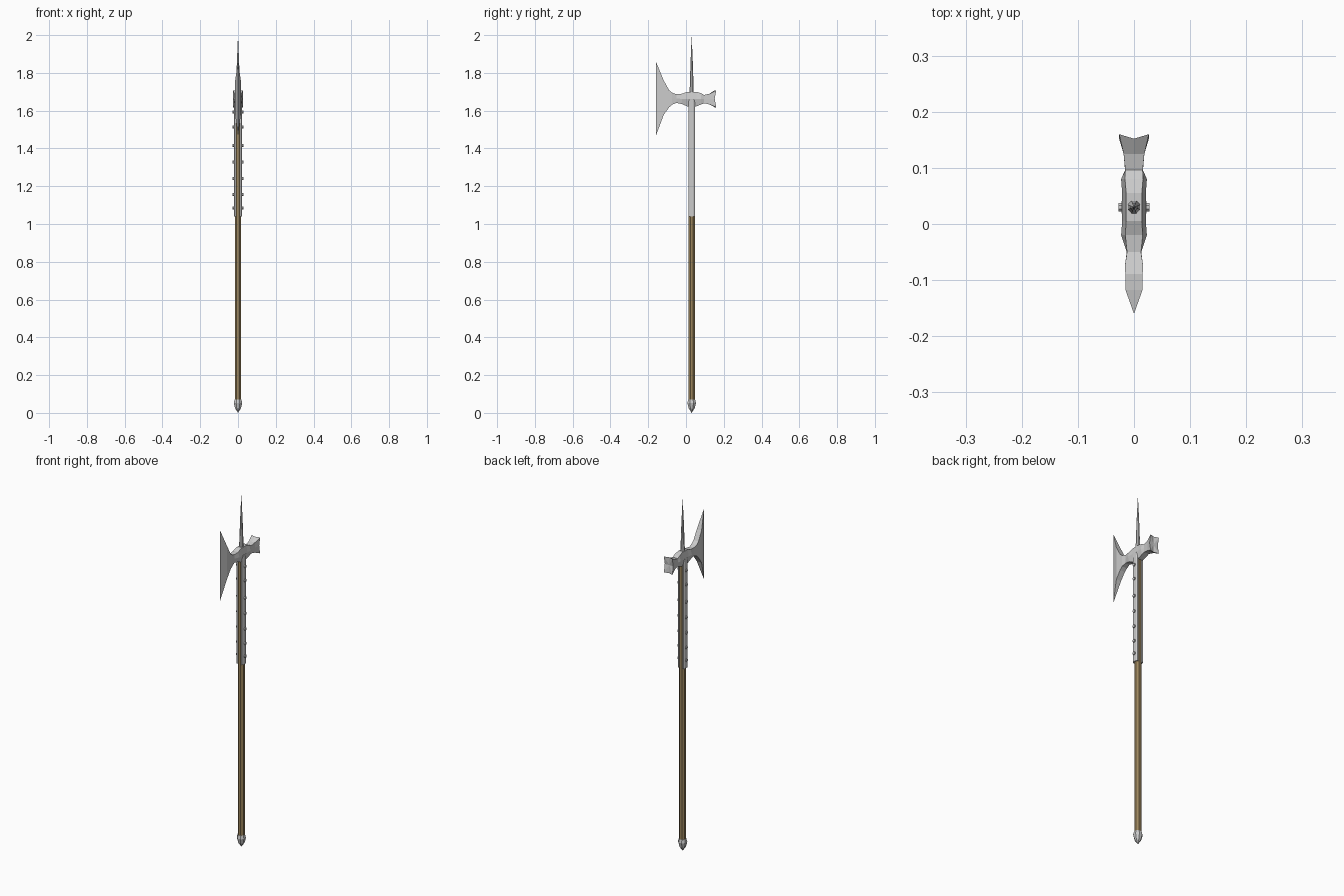
import bpy, bmesh, math
from mathutils import Matrix

if "Cube" in bpy.data.objects:
    bpy.data.objects.remove(bpy.data.objects["Cube"])

CY = 0.03  # shaft axis

def material(name, color):
    m = bpy.data.materials.new(name)
    m.diffuse_color = color
    m.use_nodes = True
    m.node_tree.nodes["Principled BSDF"].inputs["Base Color"].default_value = m.diffuse_color
    return m

wood = material("wood", (0.33, 0.235, 0.11, 1))

def finish(name, bm, mat=None):
    bmesh.ops.remove_doubles(bm, verts=bm.verts, dist=1e-5)
    bmesh.ops.recalc_face_normals(bm, faces=bm.faces)
    me = bpy.data.meshes.new(name)
    bm.to_mesh(me)
    bm.free()
    ob = bpy.data.objects.new(name, me)
    bpy.context.collection.objects.link(ob)
    if mat:
        me.materials.append(mat)
    return ob

def loft(bm, rings):
    rings = [[bm.verts.new(p) for p in r] for r in rings]
    n = len(rings[0])
    for a, b in zip(rings, rings[1:]):
        for i in range(n):
            j = (i + 1) % n
            bm.faces.new((a[i], a[j], b[j], b[i]))
    return rings

def turned(name, profile, sides=8, mat=None):
    # stacked polygon rings round the shaft axis, given (radius, z)
    bm = bmesh.new()
    rings = loft(bm, [[(r * math.cos(math.tau * (i + .5) / sides),
                        CY + r * math.sin(math.tau * (i + .5) / sides), z)
                       for i in range(sides)] for r, z in profile])
    for ring, (r, z) in ((rings[0], profile[0]), (rings[-1], profile[-1])):
        if r > 0.001:
            bm.faces.new(ring)
    bmesh.ops.dissolve_degenerate(bm, edges=bm.edges, dist=1e-6)
    return finish(name, bm, mat)

# Shaft, butt cap and top spike
turned("shaft", [(0.0182, 0.05), (0.0182, 1.66)], mat=wood)
turned("butt_cap", [(0.020, 0.07), (0.0245, 0.052), (0.017, 0.024), (0.0, 0.0)])
turned("top_spike", [(0.0125, 1.68), (0.0068, 1.85), (0.0, 2.0)])

# Side straps with rivets
for s, side in ((1, "right"), (-1, "left")):
    bm = bmesh.new()
    section = [(0.010, -0.0175), (0.0175, -0.0175), (0.022, -0.011),
               (0.022, 0.011), (0.0175, 0.0175), (0.010, 0.0175)]
    rings = loft(bm, [[(s * x, CY + y, z) for x, y in section] for z in (1.04, 1.66)])
    for r in rings:
        bm.faces.new(r)
    finish("strap_" + side, bm)
    bm = bmesh.new()
    for z in (1.085, 1.157, 1.24, 1.327, 1.415, 1.513, 1.593):
        bmesh.ops.create_cone(
            bm, cap_ends=True, segments=8, radius1=0.0085, radius2=0.0085, depth=0.012,
            matrix=Matrix.Translation((s * 0.022, CY, z)) @ Matrix.Rotation(math.pi / 2, 4, 'Y')
            @ Matrix.Rotation(math.pi / 8, 4, 'Z'))
    finish("rivets_" + side, bm)

# Axe and hammer head: y, top z, bottom z, half width at middle, half width at top
sections = [
    (-0.16, 1.862, 1.465, 0.0, 0.0),
    (-0.118, 1.760, 1.578, 0.015, 0.015),
    (-0.089, 1.708, 1.618, 0.0155, 0.0155),
    (-0.073, 1.695, 1.632, 0.016, 0.016),
    (-0.050, 1.687, 1.641, 0.013, 0.0125),
    (-0.020, 1.690, 1.635, 0.023, 0.0155),
    (0.005, 1.700, 1.623, 0.021, 0.014),
    (0.055, 1.700, 1.623, 0.021, 0.014),
    (0.080, 1.692, 1.633, 0.023, 0.016),
    (0.096, 1.683, 1.639, 0.016, 0.0155),
    (0.125, 1.690, 1.633, 0.0185, 0.0185),
    (0.16, 1.708, 1.618, 0.0265, 0.0265),
]
bm = bmesh.new()
rings = []
for k, (y, zt, zb, xm, xt) in enumerate(sections):
    zm = (zt + zb) / 2
    dip = 0.008 if k == len(sections) - 1 else 0
    rings.append([(-xt, y, zt), (0, y - dip, zt), (xt, y, zt), (xm, y - dip, zm),
                  (xt, y, zb), (0, y - dip, zb), (-xt, y, zb), (-xm, y - dip, zm)])
end = loft(bm, rings)[-1]
# Dished hammer face
centre = bm.verts.new((0, 0.150, 1.663))
for i in range(8):
    bm.faces.new((end[i], end[(i + 1) % 8], centre))
bmesh.ops.dissolve_degenerate(bm, edges=bm.edges, dist=1e-6)
finish("axe_hammer_head", bm)
